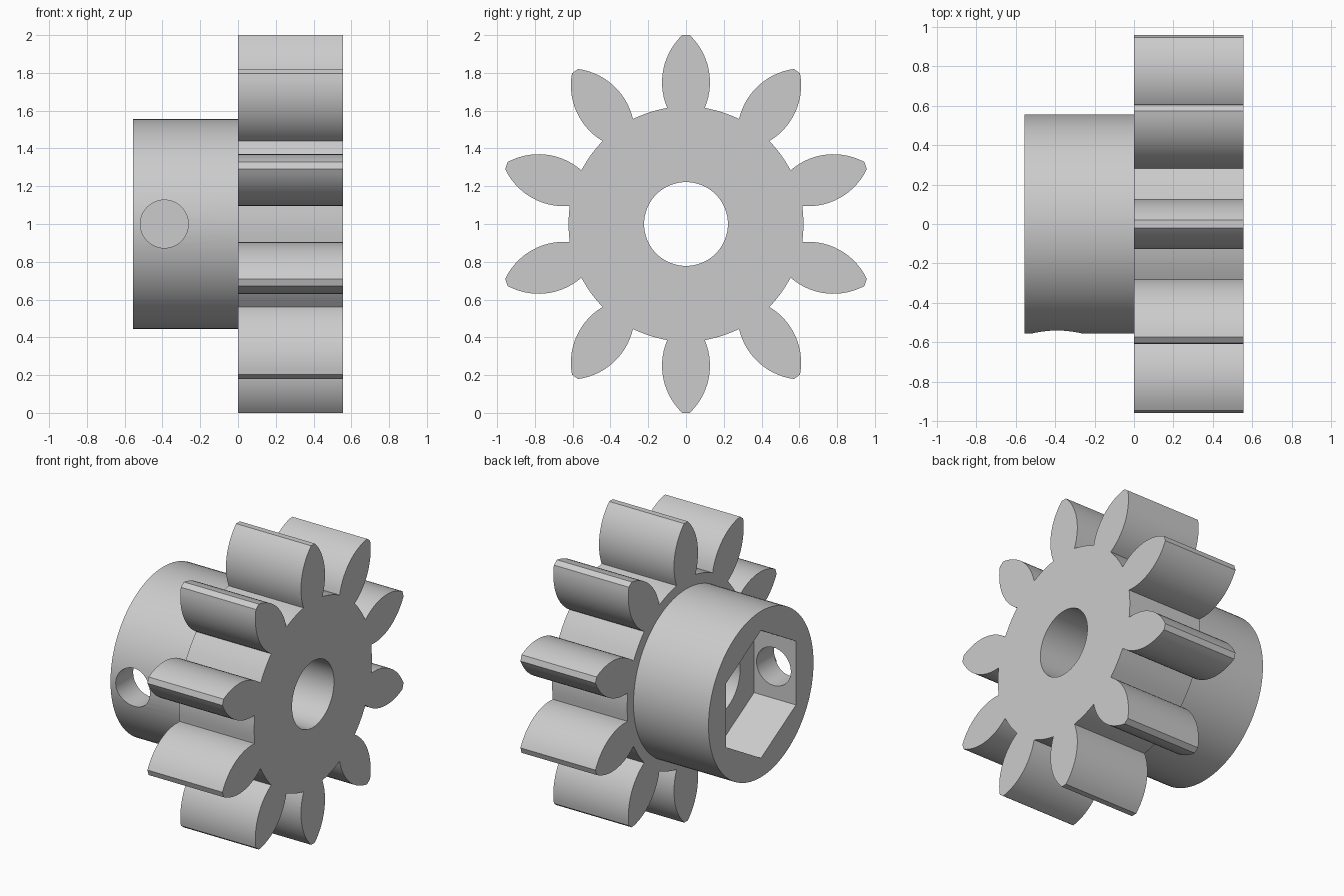
import bpy, bmesh
from math import sin, cos, pi, radians, asin
from mathutils import Vector

cube = bpy.data.objects.get("Cube")
if cube:
    bpy.data.objects.remove(cube, do_unlink=True)

CENTRE_Z = 1.0
TEETH = 10
HALF = 0.555           # half of the overall length
HUB_R = 0.555
BORE_R = 0.222
ROOT_R = 0.622

steel = bpy.data.materials.new("light grey")
steel.use_nodes = True
steel.diffuse_color = (0.6, 0.6, 0.6, 1)
steel.node_tree.nodes["Principled BSDF"].inputs["Base Color"].default_value = (0.6, 0.6, 0.6, 1)


def ring(radius, count, turn=0.0):
    """Regular polygon; the first corner points up when turn is zero."""
    return [(radius * sin(turn + 2 * pi * i / count),
             radius * cos(turn + 2 * pi * i / count)) for i in range(count)]


def prism(name, points, start, end, axis="X", shift=0.0):
    """Extrude a flat outline along X or Y, around the gear's centre height."""
    def place(u, v, t):
        if axis == "X":
            return Vector((t, u, v + CENTRE_Z))
        return Vector((u + shift, t, v + CENTRE_Z))
    bm = bmesh.new()
    face = bm.faces.new([bm.verts.new(place(u, v, start)) for u, v in points])
    sweep = place(0, 0, end) - place(0, 0, start)
    new = bmesh.ops.extrude_face_region(bm, geom=[face])["geom"]
    bmesh.ops.translate(bm, vec=sweep,
                        verts=[g for g in new if isinstance(g, bmesh.types.BMVert)])
    bmesh.ops.recalc_face_normals(bm, faces=bm.faces)
    mesh = bpy.data.meshes.new(name)
    bm.to_mesh(mesh)
    bm.free()
    obj = bpy.data.objects.new(name, mesh)
    bpy.context.collection.objects.link(obj)
    mesh.materials.append(steel)
    return obj


def combine(target, other, operation):
    """Apply a boolean and discard the helper."""
    other.hide_render = True
    mod = target.modifiers.new(operation, "BOOLEAN")
    mod.operation = operation
    mod.solver = "EXACT"
    mod.object = other
    bpy.context.view_layer.objects.active = target
    bpy.ops.object.modifier_apply(modifier=mod.name)
    bpy.data.objects.remove(other, do_unlink=True)


def gear_outline():
    """Rounded teeth with narrow flat tips, joined by arcs of the root circle."""
    flank_r, widest, height = 0.345, 0.127, 0.75
    low, high = asin(-0.135 / flank_r), asin(0.25 / flank_r)
    steps = 14
    flank = []
    for i in range(steps + 1):
        a = high + (low - high) * i / steps
        flank.append((widest - flank_r + flank_r * cos(a), height + flank_r * sin(a)))
    tooth = [(-u, v) for u, v in reversed(flank)] + flank
    # root arc up to the start of the next tooth
    edge = asin(flank[-1][0] / ROOT_R)
    gap = 2 * pi / TEETH - 2 * edge
    for i in range(1, 6):
        a = edge + gap * i / 6
        tooth.append((ROOT_R * sin(a), ROOT_R * cos(a)))
    outline = []
    for k in range(TEETH):
        c, s = cos(2 * pi * k / TEETH), sin(2 * pi * k / TEETH)
        outline += [(u * c + v * s, v * c - u * s) for u, v in tooth]
    return outline


# toothed wheel and round hub
gear = prism("gear_with_hub", gear_outline(), 0, HALF)
combine(gear, prism("hub", ring(HUB_R, 96), -HALF, 0.1), "UNION")

# shaft bore, hexagonal pocket and set screw hole
combine(gear, prism("bore_cutter", ring(BORE_R, 64), -1, 1), "DIFFERENCE")
combine(gear, prism("hex_cutter", ring(0.427, 6), -1, -0.245), "DIFFERENCE")
combine(gear, prism("screw_cutter", ring(0.127, 48), -1, -0.2, "Y", -0.39), "DIFFERENCE")

bpy.ops.object.select_all(action="DESELECT")
gear.select_set(True)
bpy.context.view_layer.objects.active = gear
bpy.ops.object.shade_smooth_by_angle(angle=radians(25))
